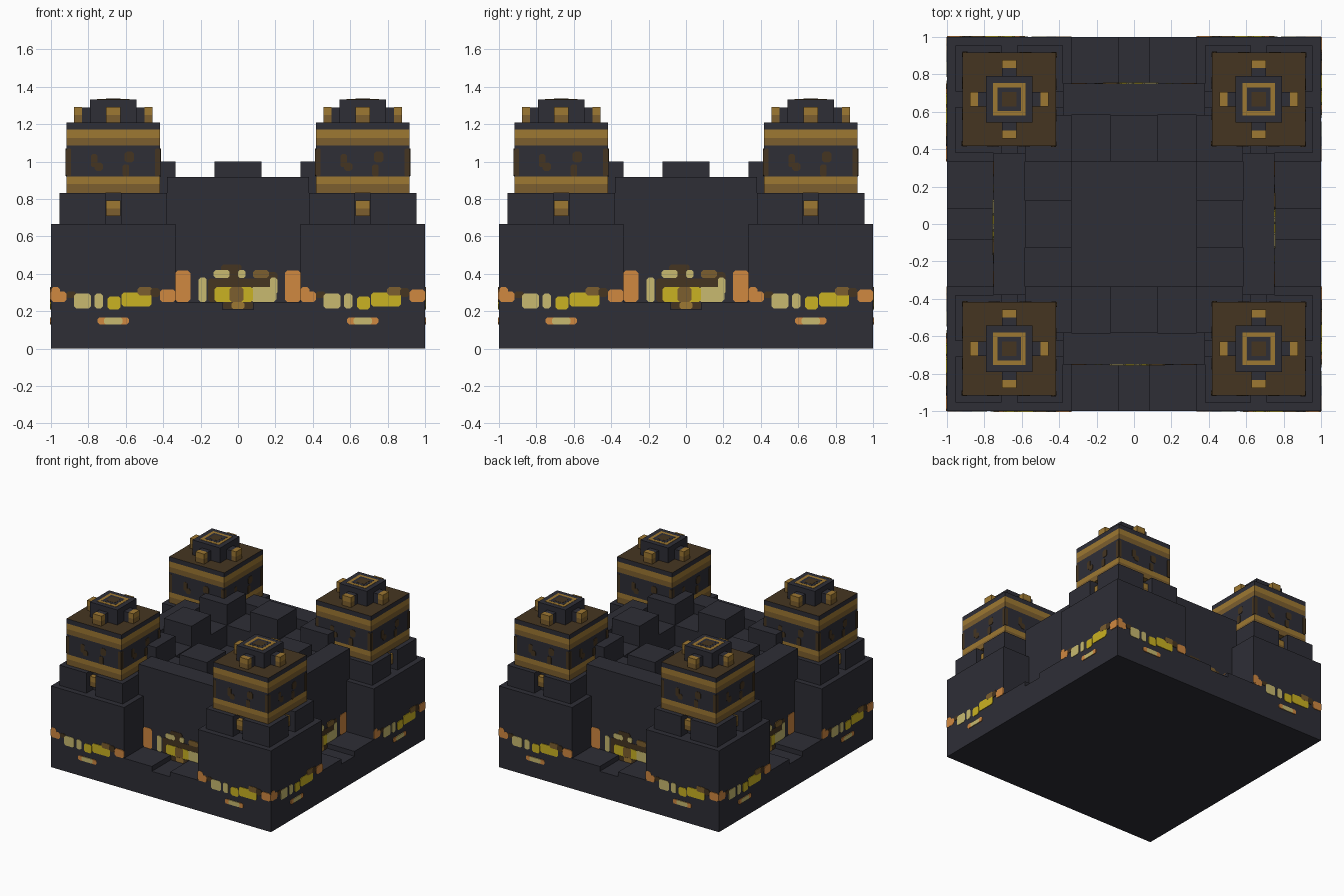
import bpy, bmesh, math
from mathutils import Matrix, Vector

if "Cube" in bpy.data.objects:
    bpy.data.objects.remove(bpy.data.objects["Cube"])

def srgb(r, g, b):
    f = lambda v: (v / 255 / 12.92) if v < 10 else ((v / 255 + 0.055) / 1.055) ** 2.4
    return (f(r), f(g), f(b), 1)

COLOURS = [("dark_stone", (46, 46, 54)), ("brown", (69, 53, 33)),
           ("gold", (158, 120, 50)), ("dark_gold", (124, 94, 46)),
           ("orange", (208, 136, 64)), ("pale_yellow", (200, 186, 112)),
           ("yellow", (202, 178, 34))]
MATS = []
for label, rgb in COLOURS:
    m = bpy.data.materials.new(label)
    m.diffuse_color = srgb(*rgb)
    m.use_nodes = True
    m.node_tree.nodes["Principled BSDF"].inputs["Base Color"].default_value = m.diffuse_color
    MATS.append(m)
STONE, BROWN, GOLD, DGOLD, ORANGE, PALE, YELLOW = range(7)

TURNS = [Matrix.Rotation(k * math.pi / 2, 4, 'Z') for k in range(4)]
ONE = [Matrix.Identity(4)]
C = 0.667                                   # tower centre offset
TOWERS = [t @ Matrix.Translation((-C, -C, 0)) for t in TURNS]
TOWER_SIDES = [t @ s for t in TOWERS for s in TURNS]

def make(name, places, build):
    """Build one part and repeat it at every placement."""
    bm = bmesh.new()
    for p in places:
        build(bm, p)
    me = bpy.data.meshes.new(name)
    bm.to_mesh(me)
    bm.free()
    for m in MATS:
        me.materials.append(m)
    ob = bpy.data.objects.new(name, me)
    bpy.context.collection.objects.link(ob)

def block(x0, x1, y0, y1, zs, mats=(STONE,), top=None):
    """Box with horizontal colour bands between the heights zs."""
    def build(bm, p):
        rings = [[bm.verts.new(p @ Vector((x, y, z))) for x, y in
                  ((x0, y0), (x1, y0), (x1, y1), (x0, y1))] for z in zs]
        bm.faces.new(rings[0][::-1]).material_index = mats[0]
        bm.faces.new(rings[-1]).material_index = mats[-1] if top is None else top
        for i, mat in enumerate(mats):
            for j in range(4):
                k = (j + 1) % 4
                bm.faces.new((rings[i][j], rings[i][k], rings[i + 1][k],
                              rings[i + 1][j])).material_index = mat
    return build

def both(*builds):
    def build(bm, p):
        for b in builds:
            b(bm, p)
    return build

def plates(y, rows, dx=0.0):
    """Thin bevel-cornered plates (x0, x1, z0, z1, colour) on a wall facing -y."""
    def build(bm, p):
        for n, (x0, x1, z0, z1, mat) in enumerate(rows):
            x0, x1, t = x0 + dx, x1 + dx, 0.002 + 0.0004 * n
            c = min(0.012, (x1 - x0) / 4, (z1 - z0) / 4)
            pts = [(x0 + c, z0), (x1 - c, z0), (x1, z0 + c), (x1, z1 - c),
                   (x1 - c, z1), (x0 + c, z1), (x0, z1 - c), (x0, z0 + c)]
            front = [bm.verts.new(p @ Vector((x, y - t, z))) for x, z in pts]
            back = [bm.verts.new(p @ Vector((x, y + 0.001, z))) for x, z in pts]
            bm.faces.new(front).material_index = mat
            for j in range(8):
                k = (j + 1) % 8
                bm.faces.new((front[k], front[j], back[j], back[k])).material_index = mat
    return build

# Base, corner bastions and central keep
make("base_slab", ONE, block(-1, 1, -1, 1, (0, 0.21)))
make("corner_bastion", TURNS, block(-1, -0.335, -1, -0.335, (0.21, 0.667)))
make("keep_core", ONE, block(-0.75, 0.75, -0.75, 0.75, (0.21, 0.667)))
# Ledges either side of the drain groove
make("entrance_ledge", TURNS, both(block(-0.335, -0.083, -1, -0.75, (0.21, 0.25)),
                                   block(0.083, 0.335, -1, -0.75, (0.21, 0.25))))
# Curtain walls, inner battlements and pillars around the sunken court
make("curtain_wall", TURNS, block(-0.38, 0.38, -0.75, -0.583, (0.667, 0.917)))
make("inner_merlon", TURNS, block(-0.125, 0.125, -0.583, -0.335, (0.667, 1.0)))
make("inner_step", TURNS, both(block(-0.335, -0.125, -0.583, -0.335, (0.667, 0.833)),
                               block(0.125, 0.335, -0.583, -0.335, (0.667, 0.833))))
make("inner_pillar", TURNS, block(-0.583, -0.335, -0.583, -0.335, (0.667, 1.0)))

# Tower foot: core with four corner posts leaving a notch on each side
make("tower_foot_core", TOWERS, block(-0.205, 0.205, -0.205, 0.205, (0.667, 0.833)))
make("tower_foot_post", TOWER_SIDES, block(0.042, 0.288, 0.042, 0.288, (0.667, 0.833)))
make("notch_lamp", TOWER_SIDES, block(-0.04, 0.04, -0.246, -0.2, (0.71, 0.75, 0.792), (DGOLD, GOLD)))

# Banded tower body
make("tower_body", TOWERS, block(-0.25, 0.25, -0.25, 0.25,
     (0.833, 0.88, 0.92, 1.085, 1.127, 1.172, 1.21),
     (DGOLD, GOLD, STONE, DGOLD, GOLD, STONE), BROWN))
make("tower_stain", TOWER_SIDES, plates(-0.25, [
    (-0.249, -0.225, 0.922, 1.07, BROWN), (-0.12, -0.085, 0.97, 1.04, BROWN),
    (-0.1, -0.055, 0.95, 0.995, BROWN), (0.06, 0.11, 0.995, 1.055, BROWN),
    (0.05, 0.085, 0.92, 0.985, BROWN), (0.222, 0.249, 0.922, 1.07, BROWN)]))

# Tower cap with four lamps and a golden ring
make("tower_cap", TOWERS, block(-0.125, 0.125, -0.125, 0.125, (1.21, 1.333)))
make("lamp_arm", TOWER_SIDES, block(-0.04, 0.04, -0.167, -0.125, (1.21, 1.29)))
make("cap_lamp", TOWER_SIDES, block(-0.04, 0.04, -0.21, -0.167, (1.21, 1.25, 1.292), (DGOLD, GOLD)))
make("cap_ring", TOWERS, both(
    block(-0.087, 0.087, -0.087, 0.087, (1.333, 1.335), (GOLD,)),
    block(-0.062, 0.062, -0.062, 0.062, (1.335, 1.336), (STONE,)),
    block(-0.04, 0.04, -0.04, 0.04, (1.336, 1.337), (BROWN,))))

# Lit windows on the bastions
bastion = [(-0.333, -0.25, 0.25, 0.305, ORANGE), (-0.333, -0.285, 0.26, 0.33, ORANGE),
           (-0.25, -0.2, 0.27, 0.305, BROWN),
           (-0.21, -0.12, 0.215, 0.295, PALE), (-0.1, -0.055, 0.215, 0.295, PALE),
           (-0.03, 0.04, 0.21, 0.28, YELLOW), (0.045, 0.205, 0.225, 0.30, YELLOW),
           (0.13, 0.21, 0.285, 0.33, DGOLD), (0.2, 0.25, 0.275, 0.325, BROWN),
           (0.25, 0.333, 0.25, 0.315, ORANGE),
           (-0.083, 0.083, 0.13, 0.167, ORANGE), (-0.05, 0.05, 0.13, 0.167, PALE)]
make("bastion_windows", TURNS, both(plates(-1, bastion, -C), plates(-1, bastion, C)))

# Lit gate windows on the recessed walls
make("gate_windows", TURNS, plates(-0.75, [
    (-0.16, 0.17, 0.25, 0.375, BROWN), (-0.09, 0.02, 0.375, 0.45, BROWN),
    (0.1, 0.21, 0.32, 0.41, BROWN),
    (-0.334, -0.255, 0.25, 0.417, ORANGE), (0.25, 0.334, 0.25, 0.417, ORANGE),
    (-0.21, -0.168, 0.25, 0.38, PALE), (0.07, 0.205, 0.25, 0.33, PALE),
    (0.17, 0.21, 0.29, 0.38, PALE),
    (-0.125, 0.08, 0.25, 0.33, YELLOW), (-0.045, 0.03, 0.25, 0.33, DGOLD),
    (-0.13, -0.045, 0.378, 0.42, PALE), (0.0, 0.04, 0.378, 0.42, PALE),
    (0.08, 0.165, 0.378, 0.42, DGOLD), (-0.08, 0.08, 0.212, 0.25, BROWN),
    (-0.035, 0.035, 0.212, 0.25, GOLD)]))
